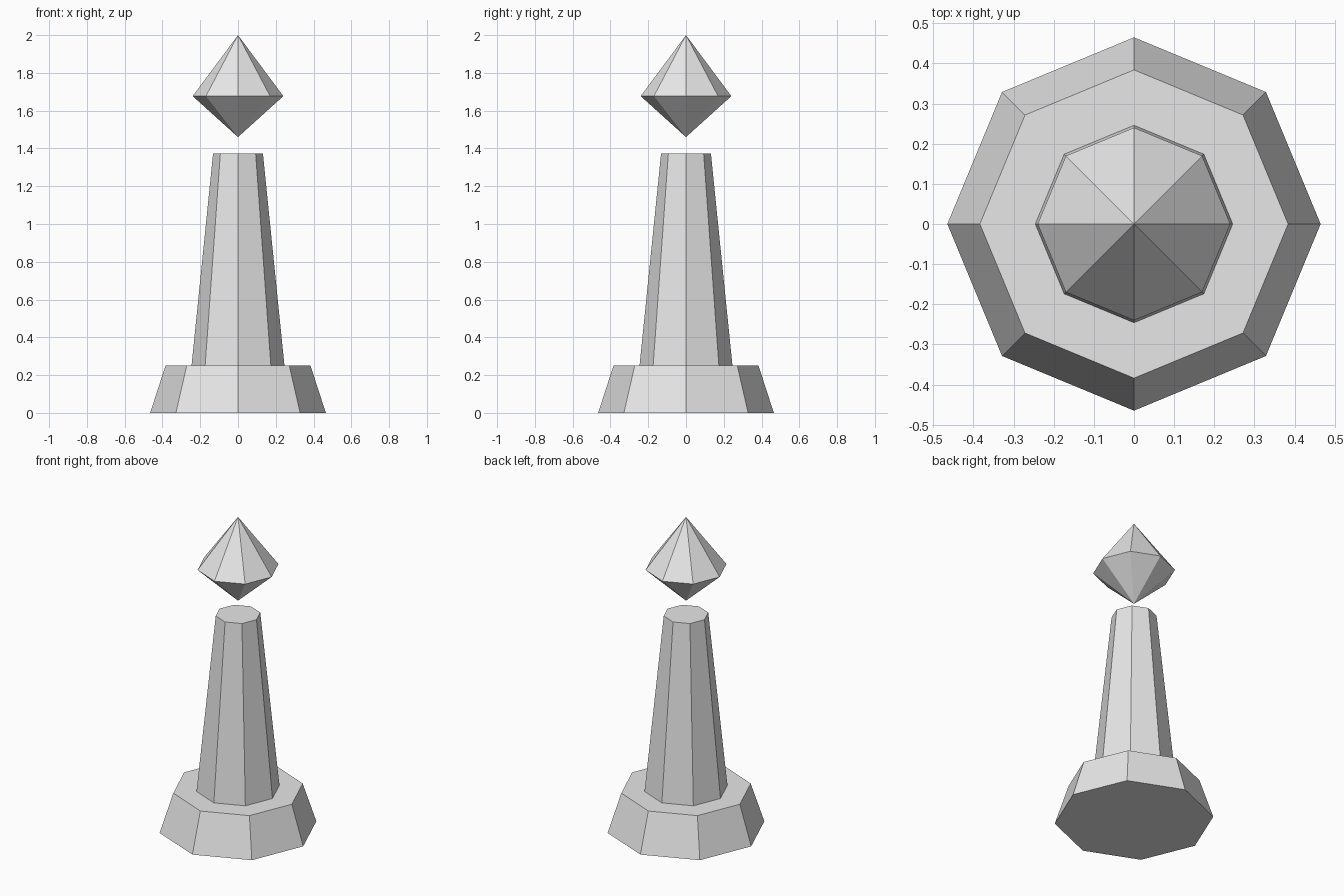
import bpy
import bmesh
from math import sin, cos, tau

SIDES = 8

cube = bpy.data.objects.get("Cube")
if cube:
    bpy.data.objects.remove(cube, do_unlink=True)

# Single stone colour
stone = bpy.data.materials.new("grey_stone")
stone.use_nodes = True
grey = (0.8, 0.8, 0.8, 1)
stone.diffuse_color = grey
stone.node_tree.nodes["Principled BSDF"].inputs["Base Color"].default_value = grey


def faceted(name, profile):
    """Octagonal solid from (radius, height) pairs; radius 0 makes a point."""
    bm = bmesh.new()
    rings = []
    for r, z in profile:
        count = SIDES if r else 1
        rings.append([bm.verts.new((r * cos(tau * i / SIDES), r * sin(tau * i / SIDES), z))
                      for i in range(count)])
    for low, high in zip(rings, rings[1:]):
        for i in range(SIDES):
            j = (i + 1) % SIDES
            corners = [low[i % len(low)], low[j % len(low)],
                       high[j % len(high)], high[i % len(high)]]
            bm.faces.new(list(dict.fromkeys(corners)))
    # Flat caps on open ends
    for ring in (rings[0], rings[-1]):
        if len(ring) > 1:
            bm.faces.new(ring)
    bmesh.ops.recalc_face_normals(bm, faces=bm.faces)
    mesh = bpy.data.meshes.new(name)
    bm.to_mesh(mesh)
    bm.free()
    mesh.materials.append(stone)
    obj = bpy.data.objects.new(name, mesh)
    bpy.context.collection.objects.link(obj)
    return obj


# Tapered plinth, tapered column and floating gem
faceted("base_plinth", [(0.465, 0), (0.384, 0.25)])
faceted("column", [(0.246, 0.25), (0.132, 1.373)])
faceted("floating_crystal", [(0, 1.46), (0.24, 1.677), (0, 2)])
